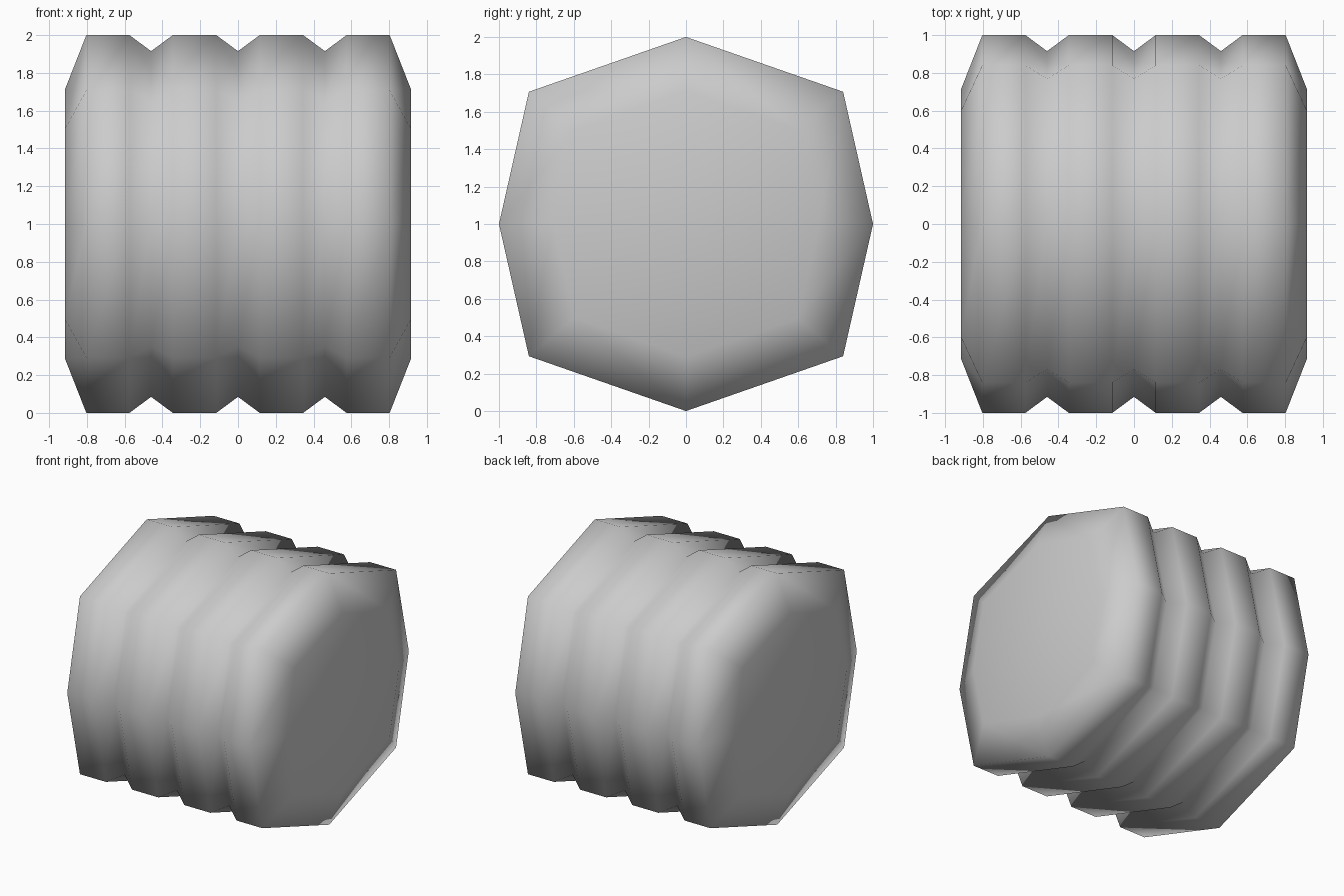
import bpy, bmesh

if "Cube" in bpy.data.objects:
    bpy.data.objects.remove(bpy.data.objects["Cube"])

# Squarish octagon cross-section (y, z about the axis)
section = [(0, 1), (0.84, 0.707), (1, 0), (0.84, -0.707),
           (0, -1), (-0.84, -0.707), (-1, 0), (-0.84, 0.707)]

# Lengthwise profile: (x, scale) with chamfered ends and three V grooves
profile = [(-0.917, 0.71), (-0.803, 1)]
for x in (-0.46, 0, 0.46):
    profile += [(x - 0.115, 1), (x, 0.915), (x + 0.115, 1)]
profile += [(0.803, 1), (0.917, 0.71)]

# Loft the sections into a ridged barrel lying along x
bm = bmesh.new()
rings = [[bm.verts.new((x, y * s, 1 + z * s)) for y, z in section]
         for x, s in profile]
n = len(section)
for a, b in zip(rings, rings[1:]):
    for i in range(n):
        j = (i + 1) % n
        bm.faces.new((a[i], a[j], b[j], b[i]))
bm.faces.new(rings[0])
bm.faces.new(rings[-1])
bmesh.ops.recalc_face_normals(bm, faces=bm.faces)
for f in bm.faces:
    f.smooth = True

mesh = bpy.data.meshes.new("ridged_barrel")
bm.to_mesh(mesh)
bm.free()
barrel = bpy.data.objects.new("ridged_barrel", mesh)
bpy.context.collection.objects.link(barrel)
